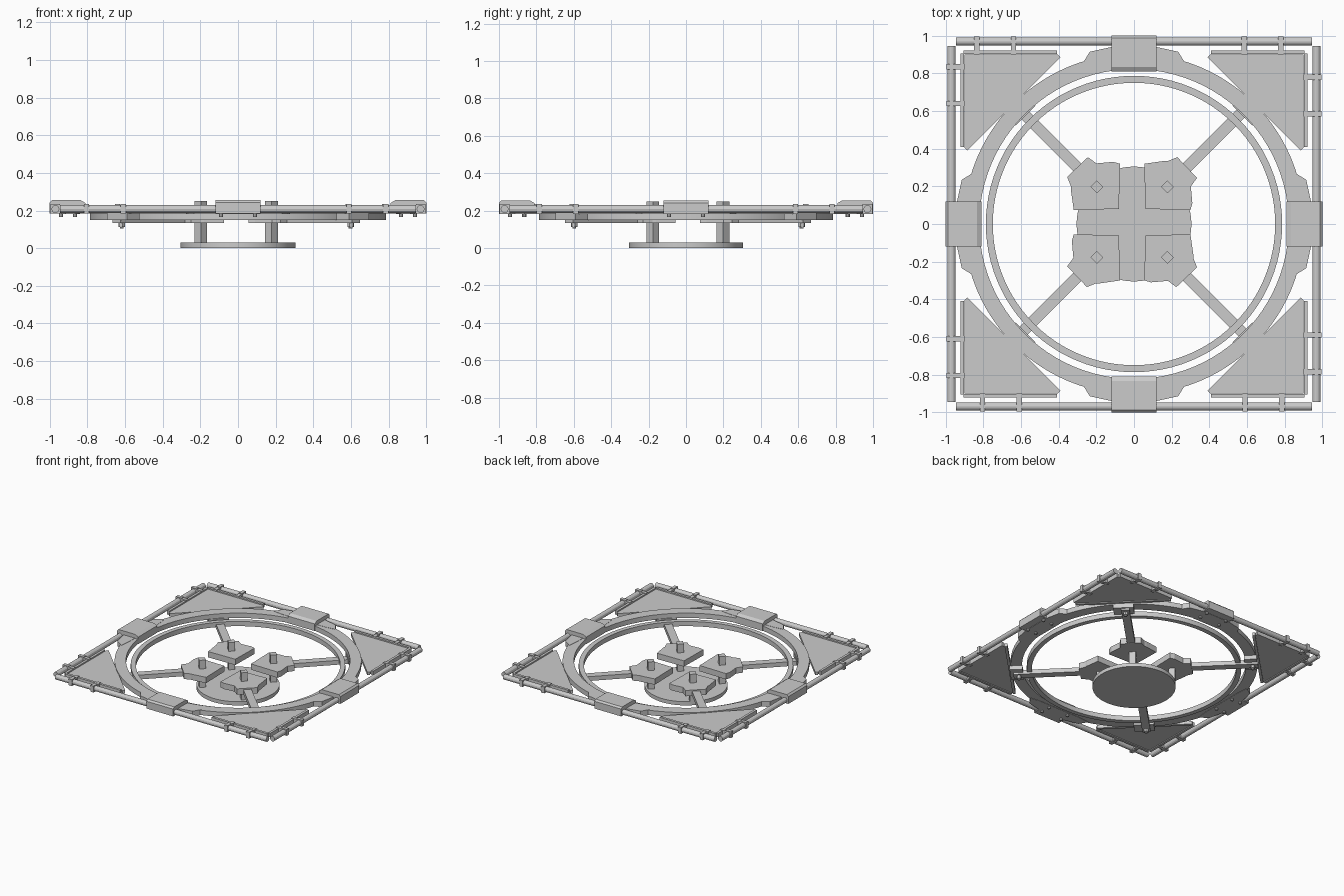
import bpy, bmesh, math
from mathutils import Matrix

if "Cube" in bpy.data.objects:
    bpy.data.objects.remove(bpy.data.objects["Cube"])

Q = math.pi / 2


def finish(bm, name, mat):
    bmesh.ops.recalc_face_normals(bm, faces=bm.faces)
    bm.transform(mat)
    me = bpy.data.meshes.new(name)
    bm.to_mesh(me)
    bm.free()
    ob = bpy.data.objects.new(name, me)
    bpy.context.collection.objects.link(ob)
    return ob


def turn(a, off=(0, 0)):
    return Matrix.Translation((off[0], off[1], 0)) @ Matrix.Rotation(a, 4, 'Z')


def prism(name, pts, z0, z1, mat=Matrix()):
    bm = bmesh.new()
    lo = [bm.verts.new((x, y, z0)) for x, y in pts]
    hi = [bm.verts.new((x, y, z1)) for x, y in pts]
    bm.faces.new(lo[::-1])
    bm.faces.new(hi)
    n = len(pts)
    for i in range(n):
        j = (i + 1) % n
        bm.faces.new((lo[i], lo[j], hi[j], hi[i]))
    return finish(bm, name, mat)


def box(name, x0, x1, y0, y1, z0, z1, mat=Matrix()):
    return prism(name, [(x0, y0), (x1, y0), (x1, y1), (x0, y1)], z0, z1, mat)


def ngon(x, y, r, n):
    return [(x + r * math.cos(2 * math.pi * i / n), y + r * math.sin(2 * math.pi * i / n)) for i in range(n)]


def ring(name, r0, r1, z0, z1, n=96):
    bm = bmesh.new()
    rows = []
    for i in range(n):
        a = 2 * math.pi * i / n
        rows.append([bm.verts.new((r * math.cos(a), r * math.sin(a), z))
                     for r, z in ((r0, z0), (r1, z0), (r1, z1), (r0, z1))])
    for i in range(n):
        a, b = rows[i], rows[(i + 1) % n]
        for k in range(4):
            m = (k + 1) % 4
            bm.faces.new((a[k], b[k], b[m], a[m]))
    return finish(bm, name, Matrix())


# base disc and the two rings
prism("base_disc", ngon(0, 0, 0.305, 64), 0, 0.03)
ring("inner_ring", 0.75, 0.787, 0.15, 0.188)
ring("outer_ring", 0.822, 0.905, 0.183, 0.222)

# side assemblies, drawn for the +y side
lug = [(-0.19, 0.84), (0.19, 0.84), (0.275, 0.85), (0.235, 0.915), (0.12, 0.94),
       (-0.12, 0.94), (-0.235, 0.915), (-0.275, 0.85)]
clamp = [(0.81, 0.183), (1.0, 0.183), (1.0, 0.242), (0.987, 0.255), (0.835, 0.255), (0.81, 0.24)]
for k in range(4):
    m = turn(k * Q)
    prism("ring_lug", lug, 0.181, 0.224, m)
    # clamp profile in (y, z), swept along x
    swing = Matrix(((0, 0, 1, 0), (1, 0, 0, 0), (0, 1, 0, 0), (0, 0, 0, 1)))
    prism("side_clamp", clamp, -0.12, 0.12, m @ swing)
    # frame tube along x
    prism("frame_tube", ngon(0.97, 0.208, 0.021, 12), -0.945, 0.945, m @ swing)
    # clamp screws
    for x in (-0.09, 0.09):
        for y in (0.865, 0.94):
            prism("clamp_screw", ngon(x, y, 0.011, 8), 0.167, 0.185, m)

# corner assemblies, drawn for the +x +y corner
starts = [0.585, 0.64, 0.61, 0.59]
flip = Matrix(((0, 1, 0, 0), (1, 0, 0, 0), (0, 0, 1, 0), (0, 0, 0, 1)))
for k in range(4):
    m = turn(k * Q)
    prism("corner_panel", [(0.9, 0.9), (0.405, 0.9), (0.9, 0.405)], 0.197, 0.215, m)
    prism("panel_lip", [(0.405, 0.9), (0.39, 0.885), (0.885, 0.39), (0.9, 0.405)], 0.19, 0.215, m)
    for side in (Matrix(), flip):
        s = m @ side
        box("panel_rail", 0.41, 0.905, 0.902, 0.922, 0.192, 0.224, s)
        for x in (starts[k], starts[k] + 0.195):
            box("tube_clip", x - 0.014, x + 0.014, 0.945, 0.996, 0.183, 0.235, s)
            box("clip_tab", x - 0.014, x + 0.014, 0.9, 0.946, 0.19, 0.229, s)

# spokes and hub, each drawn along +x or the +x +y quadrant
half = [(0.07, 0.07), (0.30, 0.07), (0.31, 0.07), (0.30, 0.18)]
quad = [(0.07, 0.07), (0.31, 0.065), (0.32, 0.10), (0.312, 0.19),
        (0.345, 0.235), (0.24, 0.345), (0.19, 0.325), (0.17, 0.325), (0.065, 0.31)]
hub = (-0.01, 0.01)
for k in range(4):
    q = turn(k * Q, hub)
    d = turn(k * Q + Q / 2, hub)
    prism("hub_plate", quad, 0.133, 0.18, q)
    box("spoke", 0.3, 0.9, -0.03, 0.03, 0.135, 0.17, d)
    box("hub_post", 0.241, 0.289, -0.024, 0.024, 0.03, 0.25, d)
    box("ring_bracket", 0.815, 0.91, -0.075, 0.075, 0.15, 0.186, turn(k * Q + Q / 2))
    prism("spoke_bolt", ngon(0.86, 0, 0.018, 6), 0.112, 0.137, d)
    prism("bolt_tip", ngon(0.86, 0, 0.01, 8), 0.104, 0.113, d)

# smooth only the round walls
for ob in bpy.data.objects:
    if ob.name.startswith(("base_disc", "inner_ring", "outer_ring")):
        ob.select_set(True)
        bpy.context.view_layer.objects.active = ob
        bpy.ops.object.shade_smooth_by_angle(angle=math.radians(30))
        ob.select_set(False)
